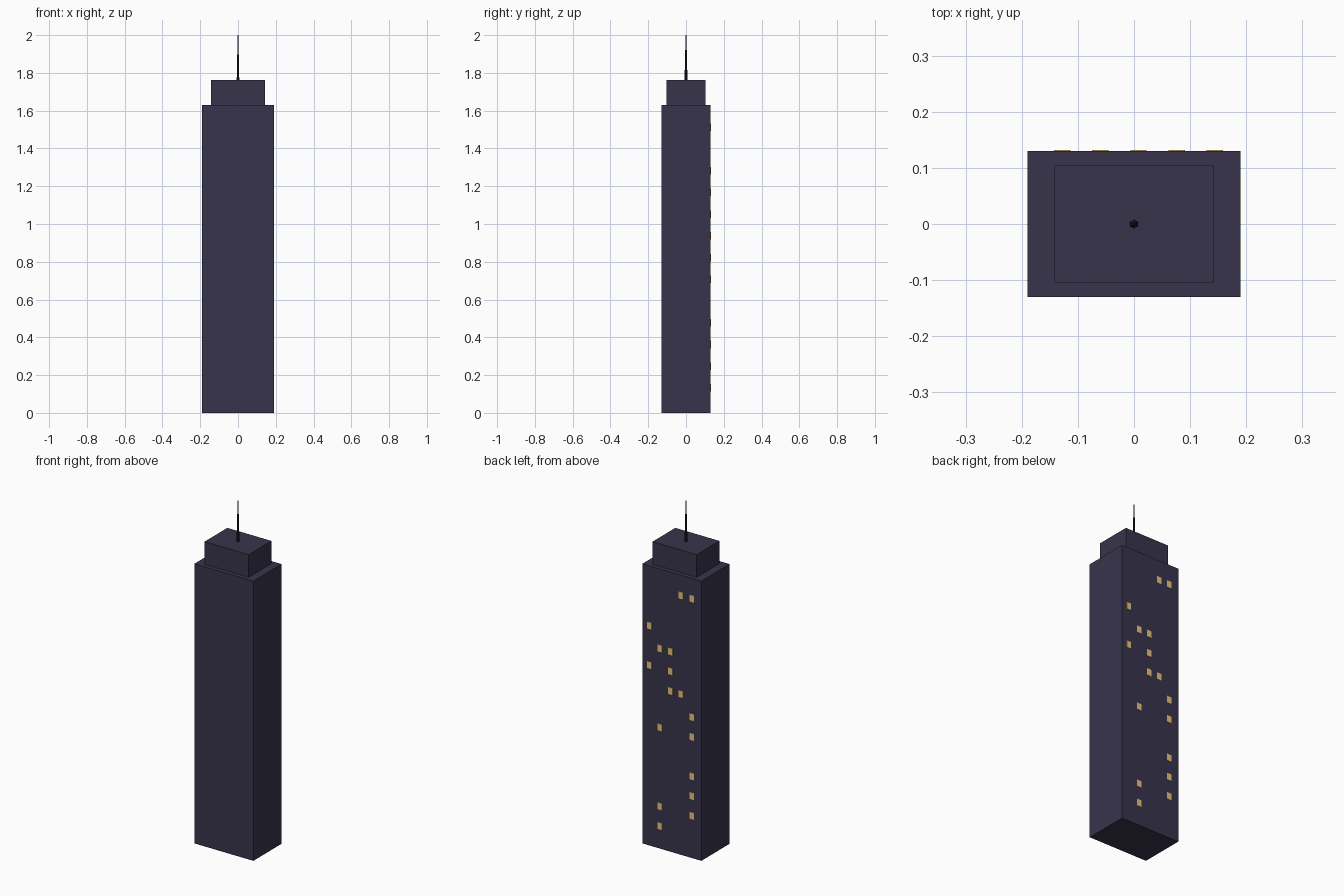
import bpy

if "Cube" in bpy.data.objects:
    bpy.data.objects.remove(bpy.data.objects["Cube"])


def material(name, color):
    m = bpy.data.materials.new(name)
    m.diffuse_color = (*color, 1)
    m.use_nodes = True
    m.node_tree.nodes["Principled BSDF"].inputs["Base Color"].default_value = m.diffuse_color
    return m


wall = material("dark_wall", (0.04, 0.034, 0.072))
glow = material("lit_window", (0.83, 0.55, 0.19))
metal = material("dark_metal", (0.012, 0.011, 0.018))


def box(name, lo, hi, mat):
    center = [(a + b) / 2 for a, b in zip(lo, hi)]
    bpy.ops.mesh.primitive_cube_add(size=1, location=center)
    ob = bpy.context.object
    ob.name = name
    ob.scale = [b - a for a, b in zip(lo, hi)]
    bpy.ops.object.transform_apply(location=False, rotation=False, scale=True)
    ob.data.materials.append(mat)
    return ob


# Tower shaft and set-back crown
box("tower", (-0.19, -0.13, 0), (0.19, 0.13, 1.63), wall)
box("crown", (-0.142, -0.1045, 1.63), (0.142, 0.1045, 1.762), wall)

# Tapered antenna
bpy.ops.mesh.primitive_cone_add(vertices=6, radius1=0.008, radius2=0.002,
                                depth=0.24, location=(0, 0, 1.88))
antenna = bpy.context.object
antenna.name = "antenna"
antenna.data.materials.append(metal)

# Lit windows on the back: column number -> lit floors
lit = {0: (1, 2, 3, 5, 6, 12), 1: (7, 12), 2: (7, 8, 9),
       3: (0, 1, 5, 9), 4: (8, 10)}
for col, floors in lit.items():
    x = -0.128 + 0.068 * col
    for floor in floors:
        z = 0.132 + 0.115 * floor
        box(f"window_{col}_{floor}", (x - 0.0145, 0.129, z - 0.02),
            (x + 0.0145, 0.132, z + 0.02), glow)
